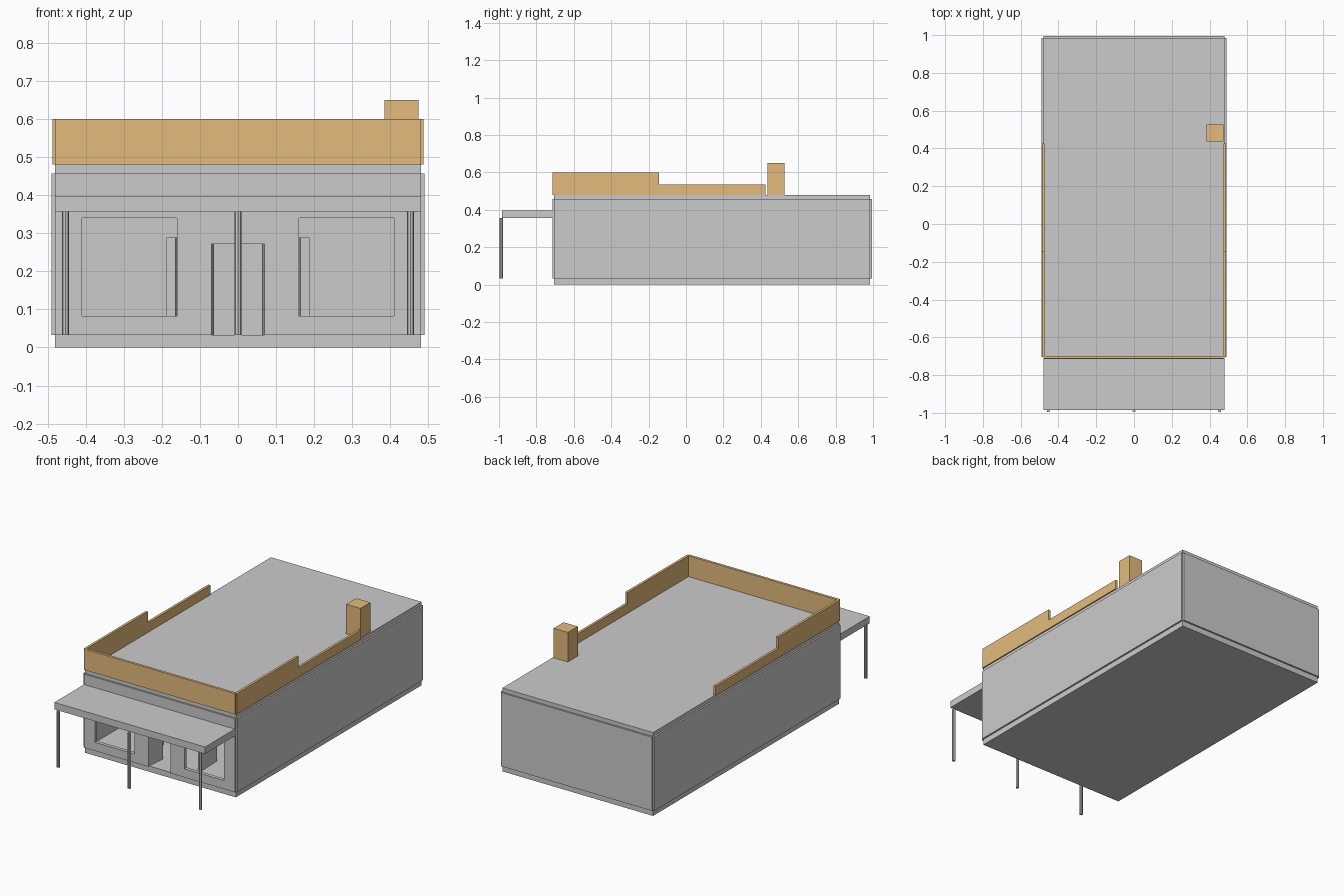
import bpy, math
from mathutils import Vector

if "Cube" in bpy.data.objects:
    bpy.data.objects.remove(bpy.data.objects["Cube"])

wood = bpy.data.materials.new("ochre")
wood.diffuse_color = (0.77, 0.5, 0.2, 1)
wood.use_nodes = True
wood.node_tree.nodes["Principled BSDF"].inputs["Base Color"].default_value = wood.diffuse_color


def box(name, x, y, z, mat=None, turn=0):
    """Box from (min, max) ranges, optionally turned about its vertical axis."""
    lo, hi = Vector((x[0], y[0], z[0])), Vector((x[1], y[1], z[1]))
    bpy.ops.mesh.primitive_cube_add(size=1, location=(lo + hi) / 2)
    o = bpy.context.object
    o.name = name
    for v in o.data.vertices:
        v.co *= hi - lo
    o.rotation_euler.z = turn
    if mat:
        o.data.materials.append(mat)
    return o


def prism(name, outline, x, mat):
    """Side profile in (y, z) extruded along x."""
    n = len(outline)
    verts = [(px, y, z) for px in x for y, z in outline]
    faces = [list(range(n))[::-1], list(range(n, 2 * n))]
    faces += [(i, (i + 1) % n, n + (i + 1) % n, n + i) for i in range(n)]
    me = bpy.data.meshes.new(name)
    me.from_pydata(verts, [], faces)
    me.materials.append(mat)
    o = bpy.data.objects.new(name, me)
    bpy.context.collection.objects.link(o)
    bpy.context.view_layer.objects.active = o
    o.select_set(True)
    bpy.ops.object.mode_set(mode='EDIT')
    bpy.ops.mesh.select_all(action='SELECT')
    bpy.ops.mesh.normals_make_consistent(inside=False)
    bpy.ops.object.mode_set(mode='OBJECT')
    return o


W, Y0, Y1 = 0.48, -0.705, 0.985
Z0, Z1, ROOF = 0.033, 0.457, 0.48

# Floor and roof slabs
box("floor_slab", (-W, W), (Y0, Y1), (0, Z0))
box("roof_slab", (-W, W), (Y0, Y1), (Z1, ROOF))

# Thin wall panels around the slabs, leaving notched corners
front = box("front_wall", (-W, W), (Y0 - 0.01, Y0 + 0.01), (Z0, Z1))
box("back_wall", (-W, W), (Y1 - 0.01, Y1 + 0.01), (Z0, Z1))
for s, side in ((-1, "left"), (1, "right")):
    box(side + "_wall", sorted((s * 0.47, s * 0.49)), (Y0, Y1), (Z0, Z1))

# Window and door openings
openings = [((-0.41, -0.16), (0.083, 0.34)),
            ((-0.07, 0.07), (0.0, 0.272)),
            ((0.16, 0.41), (0.083, 0.34))]
for x, z in openings:
    cutter = box("cutter", x, (-0.8, -0.6), z)
    mod = front.modifiers.new("opening", 'BOOLEAN')
    mod.operation, mod.solver, mod.object = 'DIFFERENCE', 'EXACT', cutter
    bpy.context.view_layer.objects.active = front
    bpy.ops.object.modifier_apply(modifier=mod.name)
    bpy.data.objects.remove(cutter)

# Opened door leaves and inner partitions behind the windows
for s, side in ((-1, "left"), (1, "right")):
    box(side + "_door_leaf", sorted((s * 0.067, s * 0.073)),
        (-0.694, -0.594), (Z0, 0.272), turn=s * math.radians(5))
    box(side + "_partition", sorted((s * 0.162, s * 0.185)),
        (-0.60, -0.45), (Z0, 0.288), turn=s * math.radians(2))

# Stepped parapet
prof = [(Y0, ROOF), (0.425, ROOF), (0.425, 0.535),
        (-0.145, 0.535), (-0.145, 0.6), (Y0, 0.6)]
for s, side in ((-1, "left"), (1, "right")):
    prism(side + "_parapet", prof, sorted((s * 0.473, s * 0.487)), wood)
box("front_parapet", (-W, W), (-0.713, -0.698), (ROOF, 0.6), wood)

# Chimney
box("chimney", (0.384, 0.474), (0.436, 0.526), (ROOF, 0.65), wood)

# Canopy and its posts
box("canopy", (-W, W), (-0.985, -0.715), (0.357, 0.397))
for i, x in enumerate((-0.453, 0, 0.453)):
    bpy.ops.mesh.primitive_cylinder_add(vertices=8, radius=0.009, depth=0.357 - Z0,
                                        location=(x, -0.988, (Z0 + 0.357) / 2))
    bpy.context.object.name = f"canopy_post_{i + 1}"
